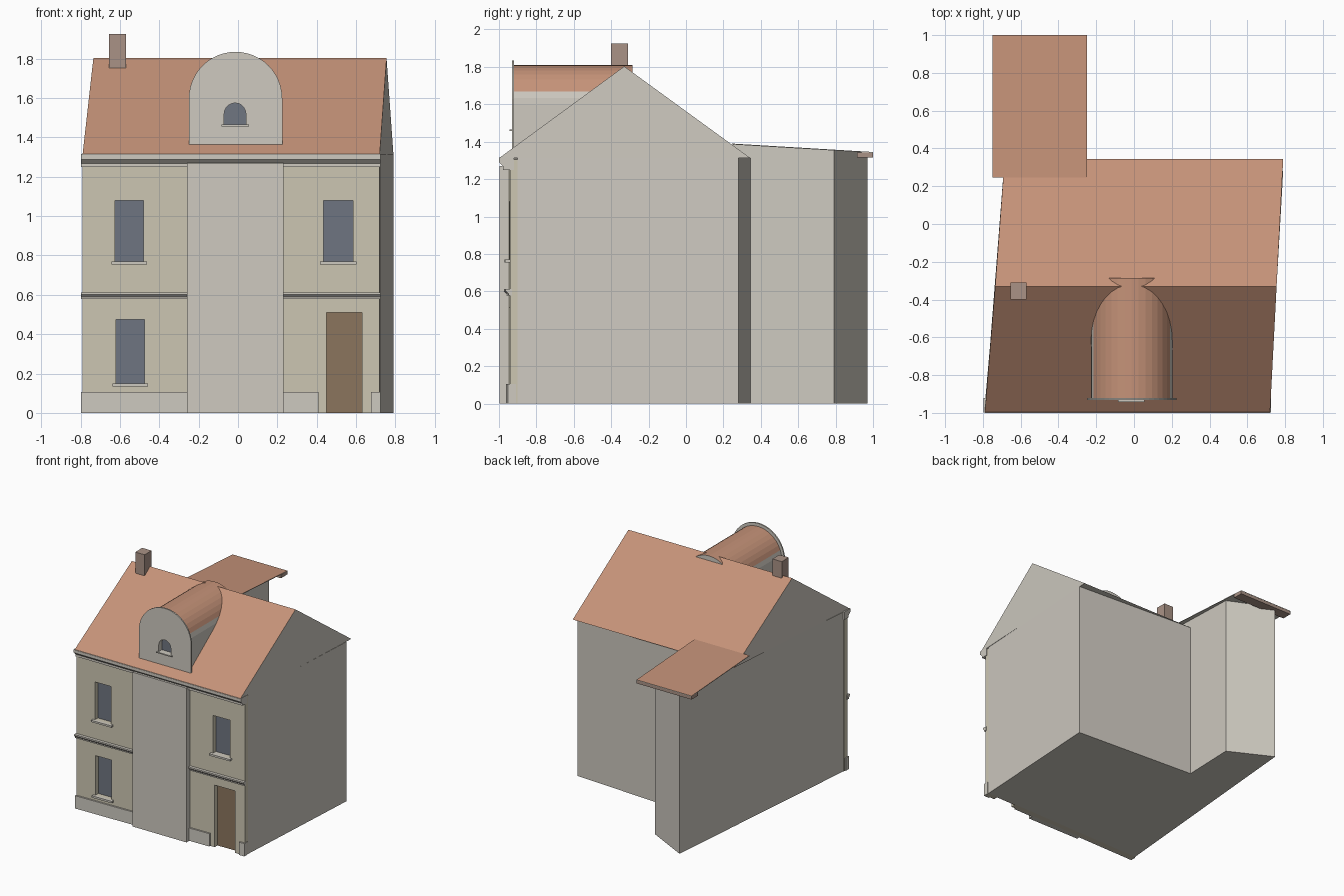
import bpy, bmesh, math

if "Cube" in bpy.data.objects:
    bpy.data.objects.remove(bpy.data.objects["Cube"])


def material(name, rgb):
    m = bpy.data.materials.new(name)
    m.diffuse_color = (*rgb, 1)
    m.use_nodes = True
    m.node_tree.nodes["Principled BSDF"].inputs["Base Color"].default_value = m.diffuse_color
    return m


WALL = material("pale_render", (0.62, 0.59, 0.53))
TAN = material("tan_render", (0.61, 0.57, 0.45))
TILE = material("terracotta_tile", (0.56, 0.29, 0.19))
GLASS = material("window_glass", (0.16, 0.18, 0.22))
DOOR = material("door_wood", (0.26, 0.18, 0.11))
BRICK = material("chimney_brick", (0.40, 0.29, 0.24))


def loft(name, a, b, *mats):
    """Closed solid between two matching outlines."""
    bm = bmesh.new()
    va, vb = [bm.verts.new(p) for p in a], [bm.verts.new(p) for p in b]
    n = len(a)
    bm.faces.new(va)
    bm.faces.new(vb[::-1])
    for i in range(n):
        j = (i + 1) % n
        bm.faces.new((va[j], va[i], vb[i], vb[j]))
    bmesh.ops.recalc_face_normals(bm, faces=bm.faces)
    me = bpy.data.meshes.new(name)
    bm.to_mesh(me)
    bm.free()
    for m in mats:
        me.materials.append(m)
    ob = bpy.data.objects.new(name, me)
    bpy.context.collection.objects.link(ob)
    return ob


def box(name, x0, x1, y0, y1, z0, z1, *mats):
    q = [(y0, z0), (y1, z0), (y1, z1), (y0, z1)]
    return loft(name, [(x0, *p) for p in q], [(x1, *p) for p in q], *mats)


def facade_y(x):
    """The front wall runs slightly out of square."""
    return -0.94 - 0.03 * (0.72 - x) / 1.51


def strip(name, x0, x1, profile, *mats):
    """Sweep an (outward, z) profile along the front wall."""
    return loft(name, [(x0, facade_y(x0) - o, z) for o, z in profile],
                [(x1, facade_y(x1) - o, z) for o, z in profile], *mats)


def rect(o0, o1, z0, z1):
    return [(o0, z0), (o1, z0), (o1, z1), (o0, z1)]


def cut(ob, cutter):
    cutter.hide_render = True
    cutter.hide_viewport = False
    m = ob.modifiers.new("opening", 'BOOLEAN')
    m.operation, m.solver, m.object = 'DIFFERENCE', 'EXACT', cutter
    bpy.context.view_layer.update()
    dg = bpy.context.evaluated_depsgraph_get()
    me = bpy.data.meshes.new_from_object(ob.evaluated_get(dg))
    ob.modifiers.clear()
    ob.data = me


def remove(ob):
    bpy.data.objects.remove(ob, do_unlink=True)


def tile_up(ob, limit):
    """Second slot (tile) on faces that look upwards."""
    for p in ob.data.polygons:
        p.material_index = int(p.normal.z > limit)


# main walls, behind the facade skin
plan = [(-0.787, -0.925), (0.722, -0.9), (0.79, 0.28), (-0.285, 0.345), (-0.675, 0.345)]
loft("main_walls", [(x, y, 0) for x, y in plan], [(x, y, 1.312) for x, y in plan], WALL)

# rear extension walls and lean-to roof
def lean_z(y):
    return 1.39 - 0.06 * (y - 0.245)


ext = [(-0.683, 0.25), (-0.287, 0.25), (-0.27, 0.79), (-0.62, 0.97)]
loft("extension_walls", [(x, y, 0) for x, y in ext],
     [(x, y, lean_z(y) - 0.003) for x, y in ext], WALL)
sheet = [(0.245, lean_z(0.245) - 0.005), (1.0, 1.34), (1.0, 1.345), (0.245, lean_z(0.245))]
tile_up(loft("extension_roof", [(-0.75, *p) for p in sheet],
             [(-0.25, *p) for p in sheet], WALL, TILE), 0.5)
box("extension_fascia", -0.75, -0.25, 0.915, 0.999, 1.315, 1.343, BRICK)

# main gabled roof
roof = loft("main_roof", [(-0.79, -1, 1.312), (-0.735, -0.33, 1.803), (-0.685, 0.345, 1.312)],
            [(0.72, -1, 1.312), (0.755, -0.33, 1.803), (0.79, 0.345, 1.312)], WALL, TILE)
tile_up(roof, 0.3)

# facade skin with recessed windows and door
facade = strip("facade", -0.79, 0.72, rect(-0.045, 0, 0, 1.305), TAN)
openings = [("upper_left_window", -0.625, -0.48, 0.77, 1.08, GLASS),
            ("upper_right_window", 0.435, 0.585, 0.77, 1.08, GLASS),
            ("lower_left_window", -0.62, -0.475, 0.15, 0.475, GLASS),
            ("front_door", 0.45, 0.63, 0.0, 0.51, DOOR)]
for name, x0, x1, z0, z1, mat in openings:
    low = z0 if z0 > 0 else -0.05
    c = strip("cutter", x0, x1, rect(-0.1, 0.1, low, z1))
    cut(facade, c)
    remove(c)
    strip(name, x0, x1, rect(-0.055, -0.036, z0, z1), mat)
    if mat is GLASS:
        strip(name + "_sill", x0 - 0.018, x1 + 0.018, rect(-0.036, 0.025, z0 - 0.015, z0), WALL)

# projecting central bay
box("central_bay", -0.26, 0.23, -0.998, -0.9, 0, 1.27, WALL)

# plinths and string courses either side of the bay
for i, (x0, x1) in enumerate([(-0.797, -0.26), (0.23, 0.41), (0.675, 0.725)]):
    strip(f"plinth_{i}", x0, x1, rect(-0.03, 0.013, 0, 0.105), WALL)
course = [(-0.01, 0.578), (0.01, 0.578), (0.01, 0.588), (0.024, 0.602), (0.024, 0.613), (-0.01, 0.613)]
for side, x0, x1 in [("left", -0.797, -0.26), ("right", 0.23, 0.725)]:
    strip("string_course_" + side, x0, x1, course, WALL)

# eaves cornice
cornice = [(-0.92, 1.25), (-0.978, 1.25), (-0.978, 1.268), (-0.999, 1.288), (-0.999, 1.315), (-0.92, 1.315)]
loft("cornice", [(-0.797, *p) for p in cornice], [(0.725, *p) for p in cornice], WALL)

# chimney
box("chimney", -0.655, -0.57, -0.4, -0.31, 1.74, 1.925, BRICK)


# arched dormer
def arch(xc, zc, r, z0, n):
    pts = [(xc + r * math.cos(math.pi * i / n), zc + r * math.sin(math.pi * i / n))
           for i in range(n + 1)]
    return [(xc + r, z0)] + pts + [(xc - r, z0)]


def arch_block(name, outline, y0, y1, *mats):
    return loft(name, [(x, y0, z) for x, z in outline], [(x, y1, z) for x, z in outline], *mats)


barrel = arch_block("dormer_barrel", arch(-0.0125, 1.595, 0.215, 1.37, 18), -0.921, -0.285, WALL, TILE)
front = arch_block("dormer_front", arch(-0.0125, 1.5975, 0.2375, 1.365, 24), -0.931, -0.92, WALL)
tile_up(barrel, 0.32)
light = arch(-0.015, 1.52, 0.055, 1.465, 10)
c = arch_block("cutter", light, -1.0, -0.885)
cut(barrel, c)
cut(front, c)
remove(c)
arch_block("dormer_window", light, -0.89, -0.88, GLASS)
box("dormer_sill", -0.085, 0.055, -0.943, -0.89, 1.456, 1.465, WALL)
